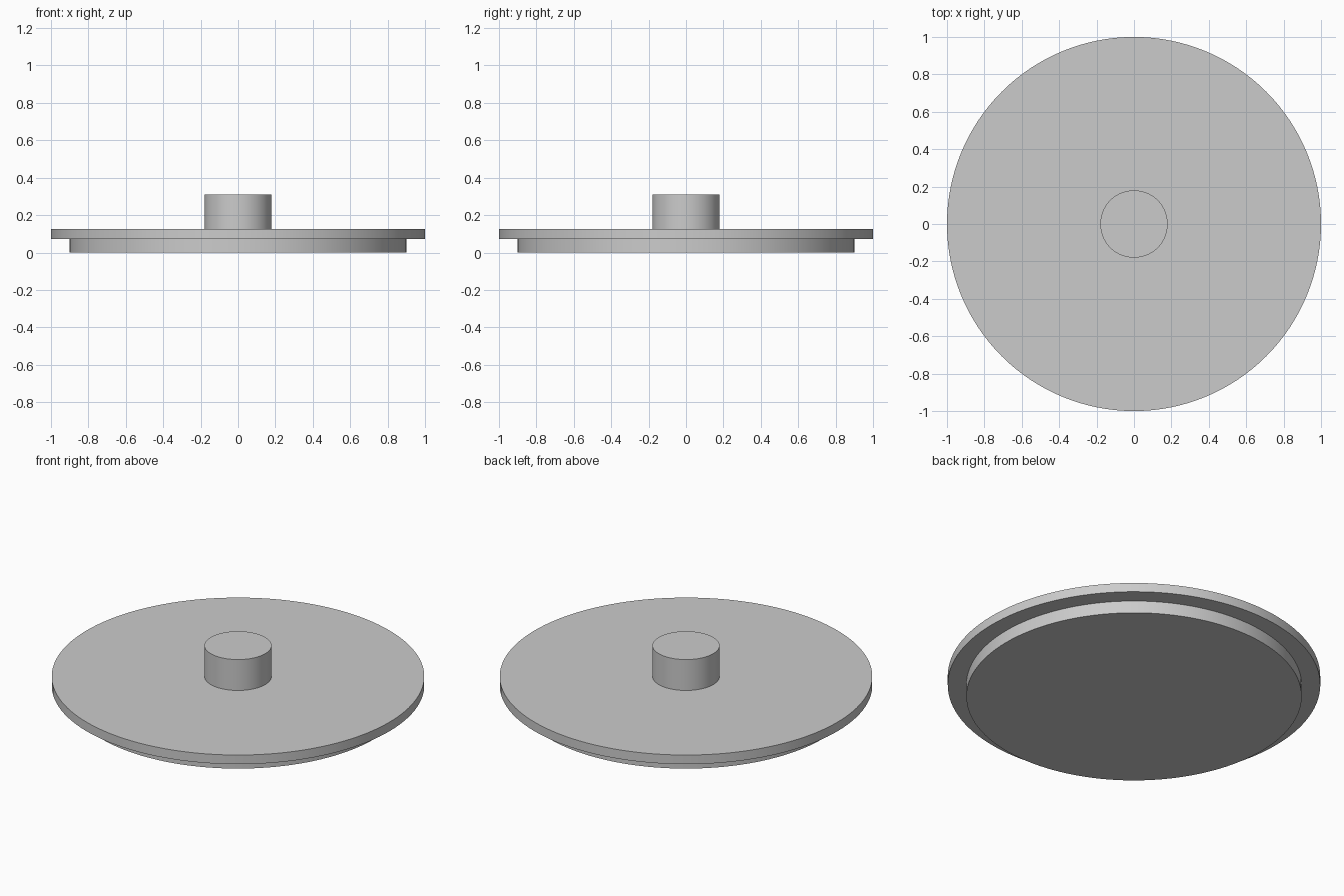
import bpy
import math

cube = bpy.data.objects.get("Cube")
if cube:
    bpy.data.objects.remove(cube, do_unlink=True)

# Single plain grey material
GREY = (0.6, 0.6, 0.6, 1.0)
grey = bpy.data.materials.new("plain_grey")
grey.use_nodes = True
grey.diffuse_color = GREY
grey.node_tree.nodes["Principled BSDF"].inputs["Base Color"].default_value = GREY


def disc(name, radius, bottom, top):
    """Upright smooth-sided cylinder between two heights."""
    bpy.ops.mesh.primitive_cylinder_add(
        vertices=128, radius=radius, depth=top - bottom,
        location=(0, 0, (bottom + top) / 2))
    part = bpy.context.object
    part.name = part.data.name = name
    part.data.materials.append(grey)
    bpy.ops.object.shade_smooth_by_angle(angle=math.radians(30))
    return part


# Lid: recessed plug below, wide flange, and a grip knob on top
disc("lid_plug", 0.9, 0.0, 0.073)
disc("lid_flange", 1.0, 0.073, 0.127)
disc("lid_knob", 0.18, 0.127, 0.31)
